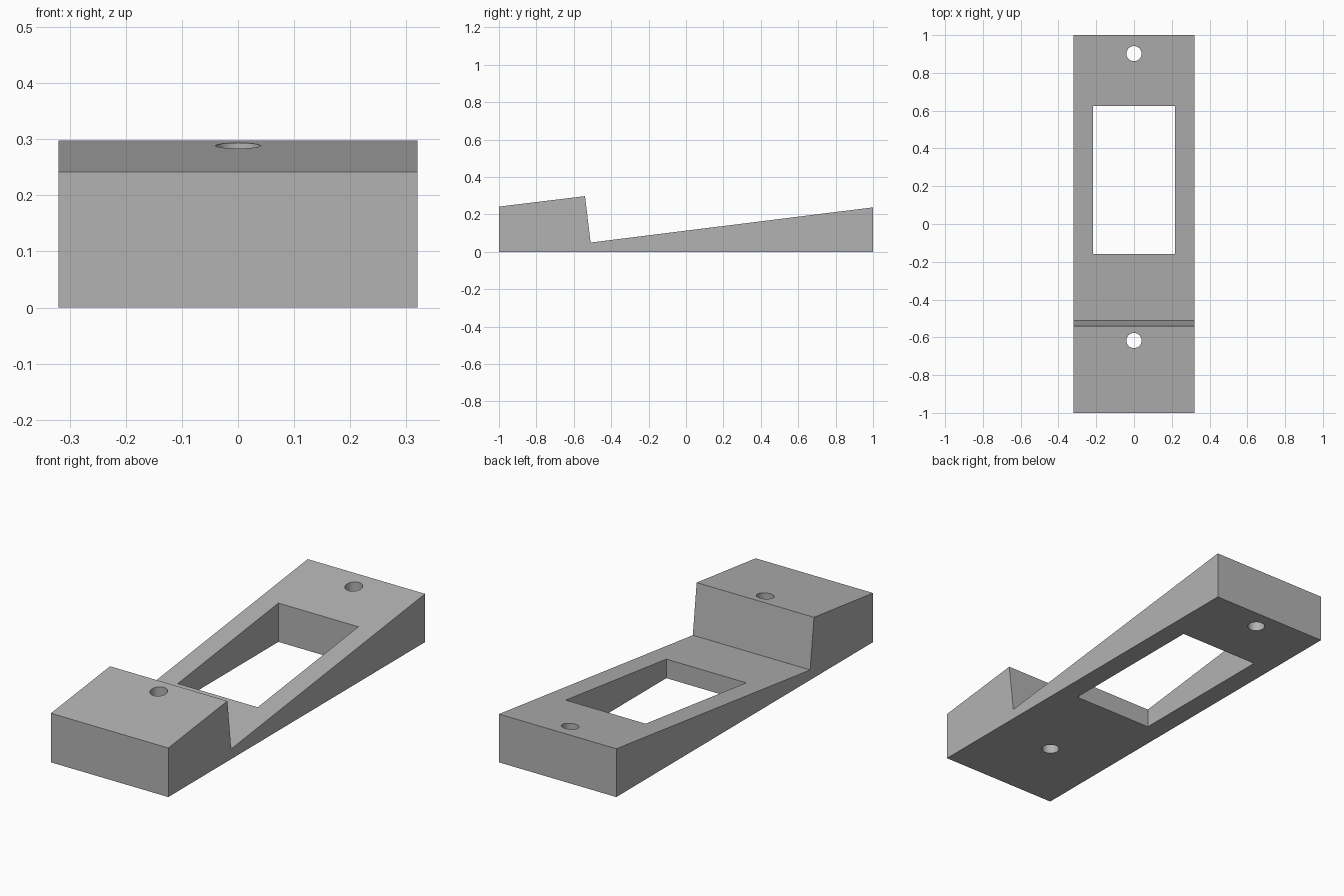
import bpy
import bmesh

cube = bpy.data.objects.get("Cube")
if cube:
    bpy.data.objects.remove(cube, do_unlink=True)

grey = bpy.data.materials.new("plain grey")
grey.use_nodes = True
grey.diffuse_color = (0.45, 0.45, 0.45, 1)
grey.node_tree.nodes["Principled BSDF"].inputs["Base Color"].default_value = (0.45, 0.45, 0.45, 1)


def cut(body, cutter):
    """Subtract a cutter from the body, then discard it."""
    cutter.hide_render = True
    cutter.data.materials.append(grey)
    mod = body.modifiers.new("cut", "BOOLEAN")
    mod.operation = "DIFFERENCE"
    mod.solver = "EXACT"
    mod.object = cutter
    bpy.context.view_layer.objects.active = body
    bpy.ops.object.modifier_apply(modifier=mod.name)
    bpy.data.objects.remove(cutter, do_unlink=True)


# Wedge body: side profile extruded across the width
half_width = 0.32
profile = [(-1, 0), (1, 0), (1, 0.238), (-0.51, 0.05), (-0.54, 0.298), (-1, 0.242)]
bm = bmesh.new()
face = bm.faces.new([bm.verts.new((-half_width, y, z)) for y, z in profile])
side = bmesh.ops.extrude_face_region(bm, geom=[face])
moved = [v for v in side["geom"] if isinstance(v, bmesh.types.BMVert)]
bmesh.ops.translate(bm, verts=moved, vec=(2 * half_width, 0, 0))
bmesh.ops.recalc_face_normals(bm, faces=bm.faces)
mesh = bpy.data.meshes.new("wedge_mount")
bm.to_mesh(mesh)
bm.free()
mesh.materials.append(grey)
mount = bpy.data.objects.new("wedge_mount", mesh)
bpy.context.collection.objects.link(mount)

# Rectangular window through the sloping plate
bpy.ops.mesh.primitive_cube_add(size=1, location=(0, 0.234, 0.15))
window = bpy.context.object
window.name = "window_cutter"
window.scale = (0.436, 0.784, 1)
cut(mount, window)

# Screw holes at both ends
for y in (-0.617, 0.902):
    bpy.ops.mesh.primitive_cylinder_add(vertices=48, radius=0.04, depth=1, location=(0, y, 0.15))
    hole = bpy.context.object
    hole.name = "screw_hole_cutter"
    cut(mount, hole)

# Smooth hole walls, crisp edges elsewhere
bpy.ops.object.select_all(action="DESELECT")
mount.select_set(True)
bpy.context.view_layer.objects.active = mount
bpy.ops.object.shade_smooth_by_angle(angle=0.5)
